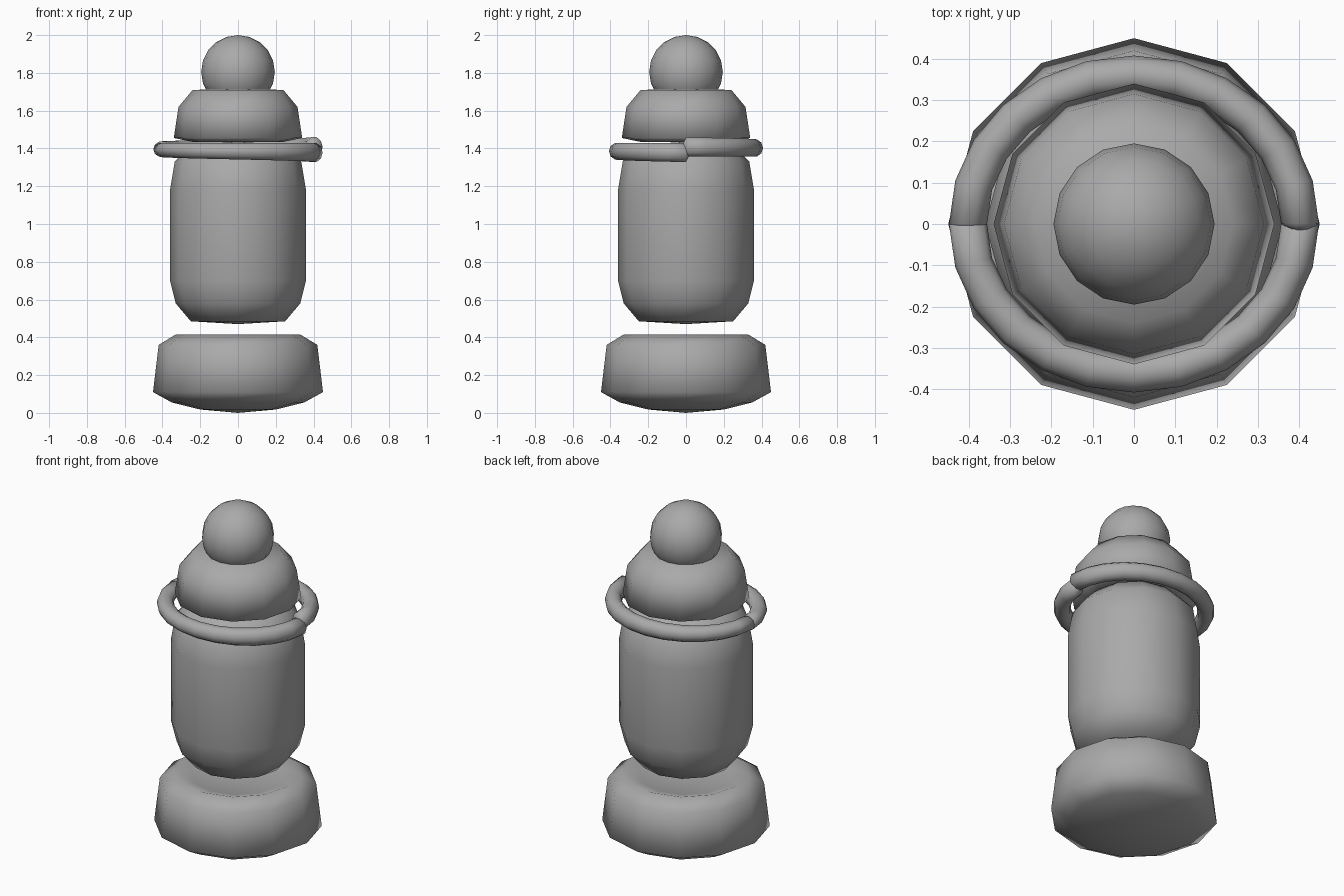
import bpy, bmesh, math
from mathutils import Vector

if "Cube" in bpy.data.objects:
    bpy.data.objects.remove(bpy.data.objects["Cube"])

grey = bpy.data.materials.new("plain grey")
grey.diffuse_color = (0.4, 0.4, 0.4, 1)
grey.use_nodes = True
grey.node_tree.nodes["Principled BSDF"].inputs["Base Color"].default_value = grey.diffuse_color


def finish(bm, name):
    bmesh.ops.recalc_face_normals(bm, faces=bm.faces)
    for f in bm.faces:
        f.smooth = True
    me = bpy.data.meshes.new(name)
    bm.to_mesh(me)
    bm.free()
    me.materials.append(grey)
    ob = bpy.data.objects.new(name, me)
    bpy.context.collection.objects.link(ob)
    return ob


def loft(name, rings, tips):
    """Skin a list of point rings and close both ends with a fan to a tip."""
    bm = bmesh.new()
    rows = [[bm.verts.new(p) for p in ring] for ring in rings]
    n = len(rows[0])
    for a, b in zip(rows, rows[1:]):
        for i in range(n):
            j = (i + 1) % n
            bm.faces.new((a[i], a[j], b[j], b[i]))
    for row, tip in ((rows[0], tips[0]), (rows[-1], tips[1])):
        t = bm.verts.new(tip)
        for i in range(n):
            bm.faces.new((row[i], row[(i + 1) % n], t))
    return finish(bm, name)


def lathe(name, z_low, profile, z_high, n=12):
    rings = [[(r * math.cos(math.tau * i / n), r * math.sin(math.tau * i / n), z)
              for i in range(n)] for r, z in profile]
    return loft(name, rings, ((0, 0, z_low), (0, 0, z_high)))


# Foot with a rounded underside and a shallow dished top
lathe("base", 0.0, [(0.2, 0.018), (0.35, 0.055), (0.45, 0.11), (0.42, 0.36),
                    (0.33, 0.415), (0.25, 0.39)], 0.365)

# Rounded barrel floating above the foot
lathe("body", 0.47, [(0.25, 0.485), (0.33, 0.58), (0.36, 0.7), (0.36, 1.18),
                     (0.335, 1.33), (0.25, 1.42)], 1.435)

# Domed cap
lathe("cap", 1.435, [(0.24, 1.435), (0.34, 1.455), (0.315, 1.62), (0.24, 1.71)], 1.715)

# Ball on top
bm = bmesh.new()
bmesh.ops.create_uvsphere(bm, u_segments=16, v_segments=10, radius=0.195)
bmesh.ops.translate(bm, verts=bm.verts, vec=(0, 0, 1.805))
finish(bm, "top_ball")


# Two half-round rolls that meet at the sides and part slightly on the right
def roll(name, side, z_left, z_right, r_left, r_right, steps=12, n=10):
    rings, centres = [], []
    for k in range(steps + 1):
        t = k / steps
        a = math.pi * (1 - t)
        c = Vector((0.402 * math.cos(a), side * 0.362 * math.sin(a),
                    z_left + (z_right - z_left) * t))
        out = Vector((math.cos(a), side * math.sin(a), 0))
        r = r_left + (r_right - r_left) * t
        centres.append(c)
        rings.append([c + out * 0.046 * math.cos(math.tau * i / n)
                      + Vector((0, 0, r * math.sin(math.tau * i / n))) for i in range(n)])
    end = Vector((0, -side * 0.025, 0))
    loft(name, rings, (centres[0] + end, centres[-1] + end))


roll("front_roll", -1, 1.393, 1.378, 0.039, 0.053)
roll("back_roll", 1, 1.397, 1.408, 0.041, 0.054)
